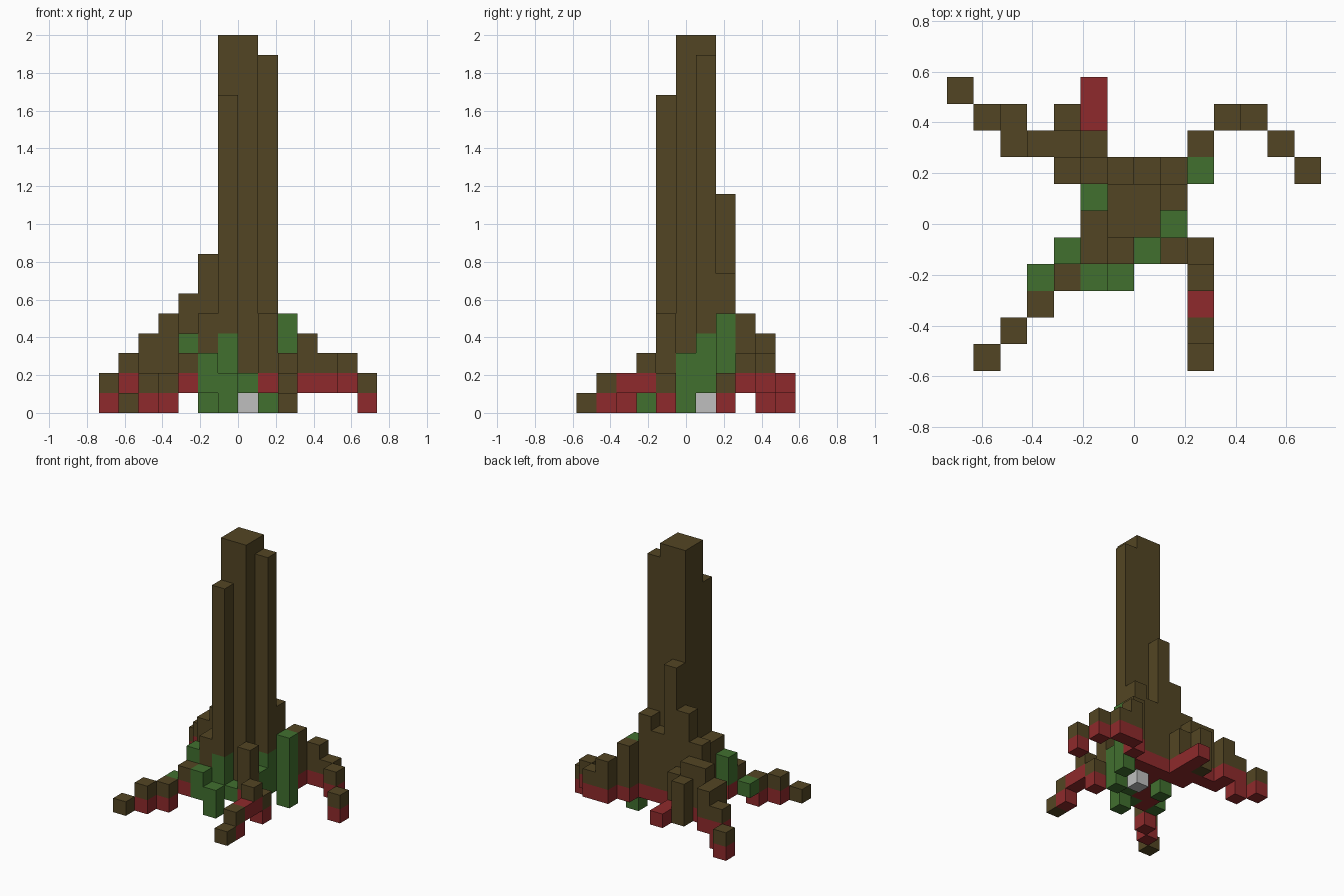
import bpy, bmesh
from mathutils import Vector

cube = bpy.data.objects.get("Cube")
if cube:
    bpy.data.objects.remove(cube)

UNIT = 2 / 19                       # edge of one block
CENTRE = Vector((7, 5.5, 0))        # grid point placed on the origin
COLORS = {
    "bark": (0.086, 0.06, 0.017),
    "red_wood": (0.275, 0.023, 0.025),
    "moss": (0.053, 0.162, 0.028),
    "pale_stone": (0.52, 0.52, 0.52),
}
NAMES = list(COLORS)
MATERIALS = []
for name, rgb in COLORS.items():
    mat = bpy.data.materials.new(name)
    mat.use_nodes = True
    mat.diffuse_color = (*rgb, 1)
    shader = mat.node_tree.nodes["Principled BSDF"]
    shader.inputs["Base Color"].default_value = (*rgb, 1)
    shader.inputs["Roughness"].default_value = 0.9
    MATERIALS.append(mat)

parts = {}                          # part name -> {cell: colour name}


def column(part, x, y, bottom, *bands):
    """Stack blocks from bottom; each band is a colour and its top level."""
    cells = parts.setdefault(part, {})
    for color, top in bands:
        for z in range(bottom, top):
            cells[x, y, z] = color
        bottom = max(bottom, top)


def wood(part, *columns):
    """Bark columns with a red underside, floating one block off the ground."""
    for x, y, top in columns:
        column(part, x, y, 1, ("red_wood", 2), ("bark", top))


def tip(part, x, y):
    """Root end: red block on the ground with bark above."""
    column(part, x, y, 0, ("red_wood", 1), ("bark", 2))


# Trunk: tall core with shorter buttresses around it
wood("trunk", (6, 5, 19), (7, 5, 19), (6, 6, 19), (7, 6, 19))
column("trunk", 8, 6, 1, ("moss", 4), ("bark", 18))
column("trunk", 6, 4, 1, ("moss", 4), ("bark", 16))
wood("buttresses", (6, 7, 11), (7, 7, 6), (8, 7, 7), (5, 7, 8),
     (8, 4, 5), (5, 4, 5), (5, 5, 5))

# Back right-hand-side root, branching towards -x
wood("back_right_root", (4, 7, 6), (5, 8, 4), (4, 8, 5), (3, 8, 5),
     (2, 8, 4), (2, 9, 4), (5, 9, 2), (5, 10, 2))
column("back_right_root", 4, 9, 1, ("bark", 4))
column("back_right_root", 1, 9, 0, ("red_wood", 2), ("bark", 3))
tip("back_right_root", 0, 10)

# Back root towards +x
wood("back_left_root", (9, 8, 5), (10, 9, 4), (11, 9, 3), (12, 8, 3))
tip("back_left_root", 13, 7)

# Front root towards -x
wood("front_right_root", (4, 3, 3))
tip("front_right_root", 3, 2)
tip("front_right_root", 2, 1)
column("front_right_root", 1, 0, 0, ("bark", 1))

# Front root towards +x
tip("front_left_root", 9, 4)
wood("front_left_root", (9, 3, 3), (9, 2, 2))
tip("front_left_root", 9, 1)
column("front_left_root", 9, 0, 0, ("bark", 1))

# Moss clumps: x, y, bottom, top
for x, y, bottom, top in ((9, 7, 0, 5), (8, 5, 0, 3), (7, 4, 1, 2),
                          (6, 3, 0, 2), (5, 3, 1, 3), (4, 4, 2, 4),
                          (3, 3, 1, 2), (5, 6, 0, 4)):
    column("moss_clumps", x, y, bottom, ("moss", top))
wood("buttresses", (4, 4, 2))

# Pale stone hanging under the trunk
column("stone", 7, 6, 0, ("pale_stone", 1))

filled = {cell for cells in parts.values() for cell in cells}


def build(part, cells):
    """Make a mesh from the exposed faces of the part's blocks."""
    bm = bmesh.new()
    for cell, color in cells.items():
        for axis in range(3):
            for sign in (-1, 1):
                normal = Vector((0, 0, 0))
                normal[axis] = sign
                if tuple(int(a + b) for a, b in zip(cell, normal)) in filled:
                    continue
                side = Vector((0, 0, 0))
                side[(axis + 1) % 3] = 1
                rise = normal.cross(side)
                mid = Vector(cell) + Vector((.5, .5, .5)) + normal / 2 - CENTRE
                corners = [mid + (side * a + rise * b) / 2
                           for a, b in ((-1, -1), (1, -1), (1, 1), (-1, 1))]
                face = bm.faces.new([bm.verts.new(c * UNIT) for c in corners])
                face.material_index = NAMES.index(color)
    bmesh.ops.remove_doubles(bm, verts=bm.verts[:], dist=UNIT / 100)
    bmesh.ops.dissolve_limit(bm, angle_limit=0.01, verts=bm.verts[:],
                             edges=bm.edges[:], delimit={"MATERIAL"})
    mesh = bpy.data.meshes.new(part)
    bm.to_mesh(mesh)
    bm.free()
    for mat in MATERIALS:
        mesh.materials.append(mat)
    bpy.context.collection.objects.link(bpy.data.objects.new(part, mesh))


for part, cells in parts.items():
    build(part, cells)
